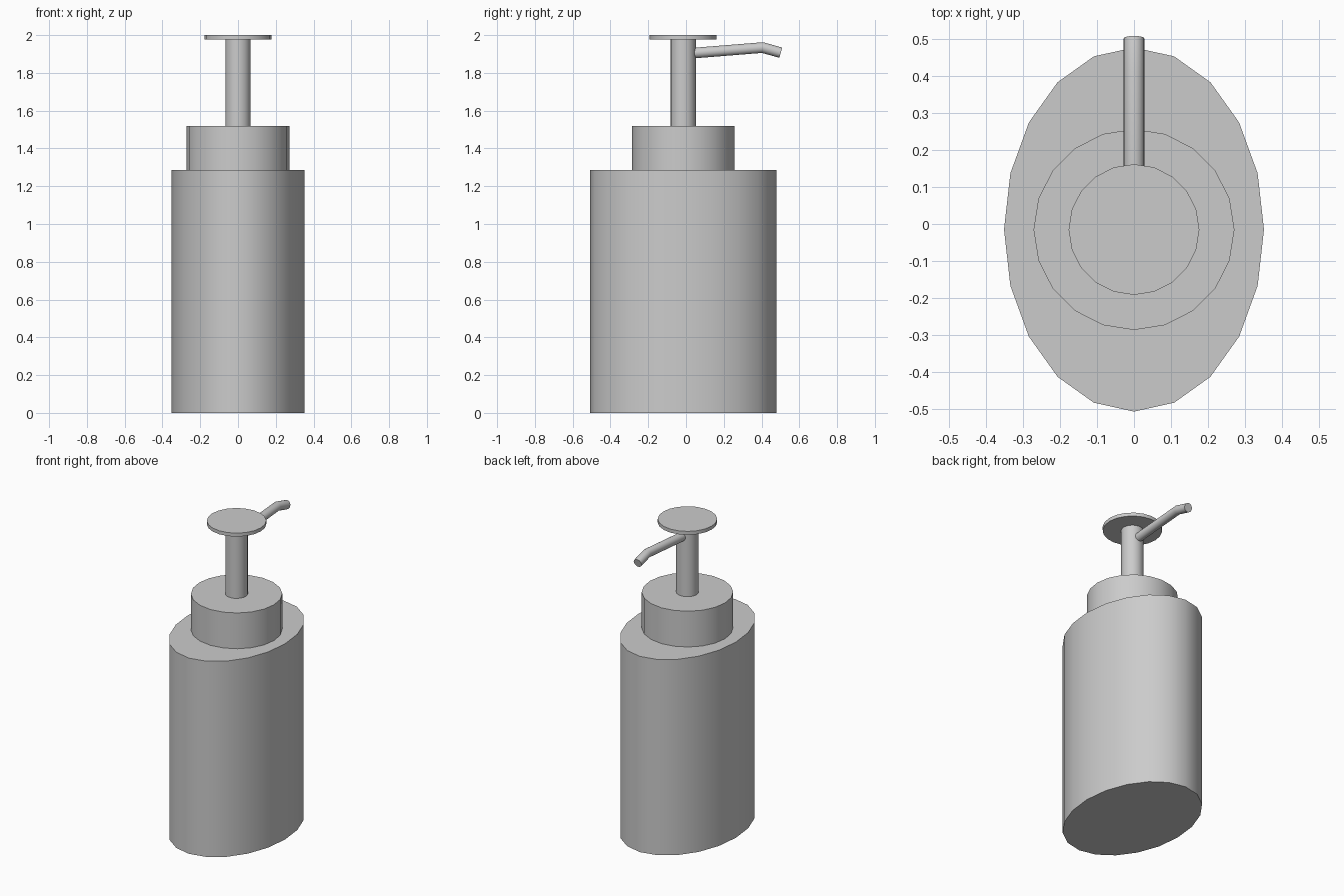
import bpy, bmesh, math
from mathutils import Vector

if "Cube" in bpy.data.objects:
    bpy.data.objects.remove(bpy.data.objects["Cube"])

SIDES = 20
CY = -0.015  # bottle axis in y


def loft(name, rings):
    """Skin a list of equal-length point rings and cap both ends."""
    bm = bmesh.new()
    loops = [[bm.verts.new(p) for p in ring] for ring in rings]
    n = len(loops[0])
    for a, b in zip(loops, loops[1:]):
        for i in range(n):
            j = (i + 1) % n
            bm.faces.new((a[i], a[j], b[j], b[i]))
    bm.faces.new(loops[0][::-1])
    bm.faces.new(loops[-1])
    bmesh.ops.recalc_face_normals(bm, faces=bm.faces)
    mesh = bpy.data.meshes.new(name)
    bm.to_mesh(mesh)
    bm.free()
    obj = bpy.data.objects.new(name, mesh)
    bpy.context.collection.objects.link(obj)
    bpy.ops.object.select_all(action='DESELECT')
    obj.select_set(True)
    bpy.context.view_layer.objects.active = obj
    bpy.ops.object.shade_smooth_by_angle(angle=math.radians(35))
    return obj


def ring(centre, u, v):
    """Closed ring of points spanned by the two radius vectors u and v."""
    steps = [2 * math.pi * i / SIDES for i in range(SIDES)]
    return [centre + u * math.cos(t) + v * math.sin(t) for t in steps]


def column(name, rx, ry, z0, z1):
    return loft(name, [ring(Vector((0, CY, z)), Vector((rx, 0, 0)), Vector((0, ry, 0)))
                       for z in (z0, z1)])


# Oval bottle, round collar, pump stem and press plate
column("bottle_body", 0.352, 0.493, 0.0, 1.285)
column("collar", 0.272, 0.272, 1.285, 1.52)
column("pump_stem", 0.067, 0.067, 1.52, 1.98)
column("press_plate", 0.177, 0.177, 1.977, 2.0)

# Bent spout: rings along a short path, mitred at the bend
path = [Vector((0, 0.03, 1.904)), Vector((0, 0.405, 1.934)), Vector((0, 0.502, 1.907))]
R = 0.028
dirs = [(b - a).normalized() for a, b in zip(path, path[1:])]
rings = []
for i, p in enumerate(path):
    d0, d1 = dirs[max(i - 1, 0)], dirs[min(i, len(dirs) - 1)]
    t = (d0 + d1).normalized()
    across = Vector((0, -t.z, t.y)) * (R / t.dot(d0))
    rings.append(ring(p, Vector((R, 0, 0)), across))
loft("spout", rings)
